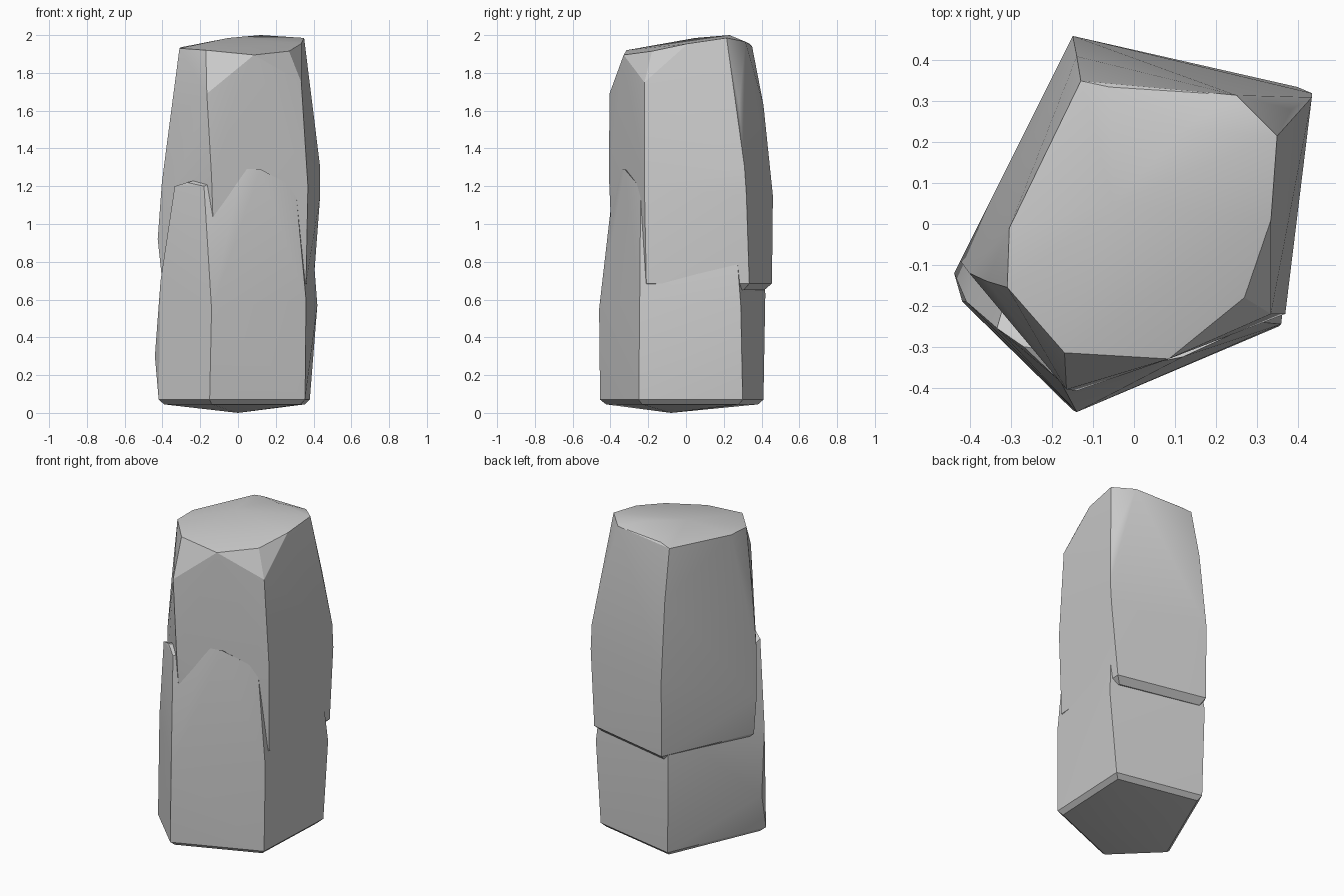
import bpy, bmesh, math

if "Cube" in bpy.data.objects:
    bpy.data.objects.remove(bpy.data.objects["Cube"])


def rock(name, points):
    """Chiselled stone block: convex hull around a few corner points."""
    bm = bmesh.new()
    for p in points:
        bm.verts.new(p)
    res = bmesh.ops.convex_hull(bm, input=bm.verts[:])
    junk = {v for v in res["geom_interior"] + res["geom_unused"]
            if isinstance(v, bmesh.types.BMVert)}
    bmesh.ops.delete(bm, geom=list(junk), context='VERTS')
    bmesh.ops.recalc_face_normals(bm, faces=bm.faces[:])
    me = bpy.data.meshes.new(name)
    bm.to_mesh(me)
    bm.free()
    ob = bpy.data.objects.new(name, me)
    bpy.context.collection.objects.link(ob)
    bpy.ops.object.select_all(action='DESELECT')
    ob.select_set(True)
    bpy.context.view_layer.objects.active = ob
    bpy.ops.object.shade_smooth_by_angle(angle=math.radians(24))
    return ob


def ring(pts, z, scale=1.0):
    return [(x * scale, y * scale, z) for x, y in pts]


# Lower stone: corners run front, right, back right, back left, left
base = [(-.15, -.455), (.355, -.25), (.38, .30), (-.16, .41), (-.42, -.19)]
lower = ring(base, .07) + ring(base, .045, .93) + [(0, -.08, 0)]
lower += [
    (-.14, -.46, .55), (-.18, -.385, 1.2),
    (.36, -.245, .6), (.305, -.24, 1.19),
    (.42, .29, .57), (.40, .27, .83),
    (-.17, .42, .63), (-.15, .40, .85),
    (-.44, -.12, .3), (-.41, -.19, .7), (-.335, -.255, 1.2),
    (.02, -.345, 1.29), (.12, -.325, 1.29), (-.27, -.30, 1.22),
]
rock("lower_stone", lower)

# Upper stone: overhanging foot, tapering sides, clipped top corners
foot = [(-.13, -.37), (.36, -.21), (.40, .335), (-.15, .455), (-.40, -.10)]
upper = ring(foot, .685) + ring(foot, .65, .91)
upper += [
    (-.13, -.395, .95), (-.14, -.408, 1.25), (-.165, -.405, 1.69),
    (.37, -.22, 1.2), (.335, -.22, 1.75),
    (.435, .32, 1.15), (.435, .31, 1.3), (.385, .28, 1.63),
    (-.15, .46, 1.15), (-.14, .41, 1.63),
    (-.425, -.09, .92), (-.403, -.12, 1.22), (-.36, -.14, 1.55),
    (-.13, .35, 1.94), (-.06, .335, 1.955), (.25, .315, 1.965),
    (.35, .215, 1.985), (.335, .01, 1.955), (.27, -.18, 1.915),
    (.085, -.33, 1.895), (-.17, -.315, 1.92), (-.31, -.155, 1.93),
    (-.305, -.01, 1.935), (.12, .23, 2.0), (-.05, .05, 1.985),
]
rock("upper_stone", upper)
